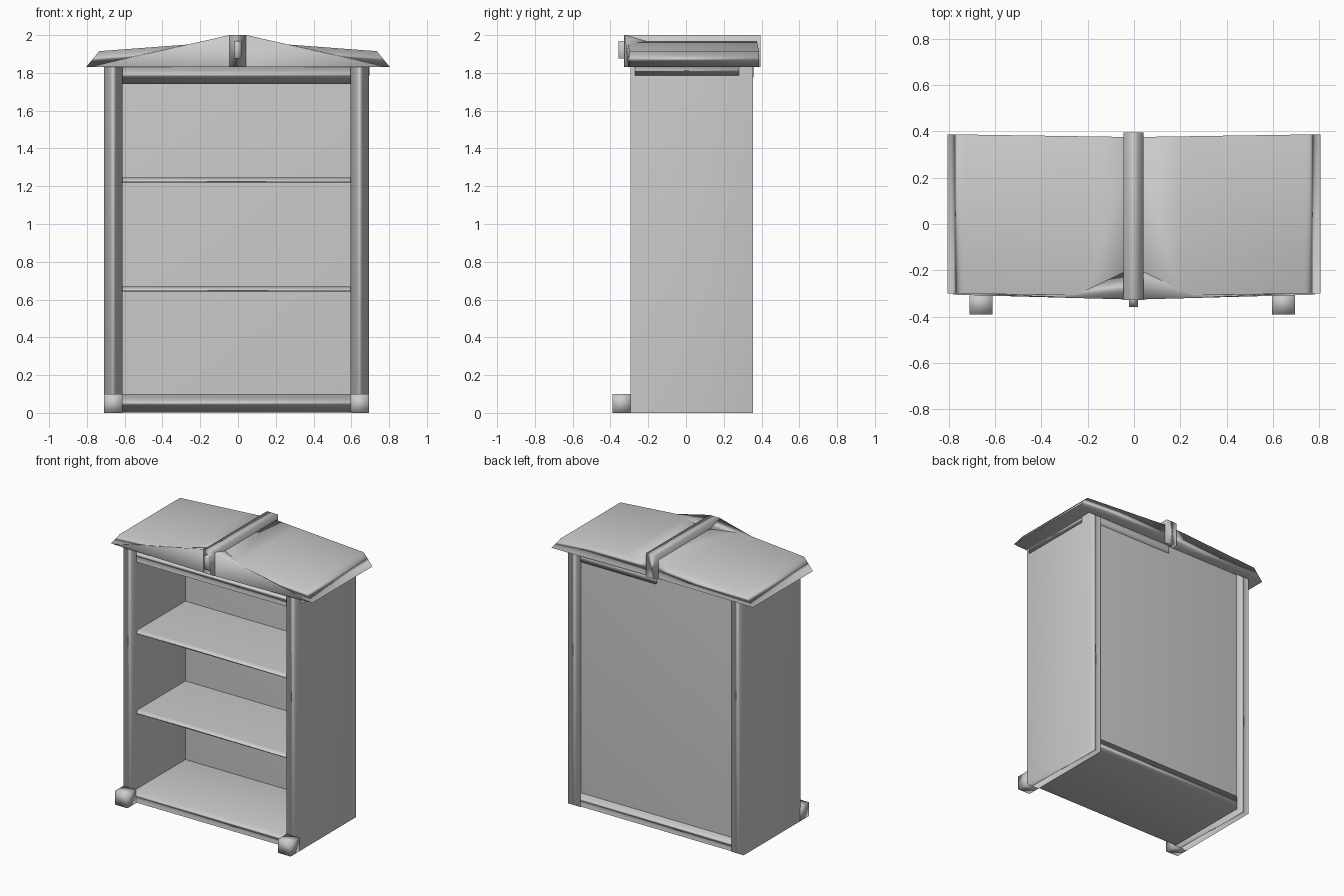
import bpy, bmesh
from mathutils import Vector

if "Cube" in bpy.data.objects:
    bpy.data.objects.remove(bpy.data.objects["Cube"])

CX = -0.008  # body sits slightly left of the roof centre


def finish(name, bm):
    bmesh.ops.recalc_face_normals(bm, faces=bm.faces[:])
    for f in bm.faces:
        f.smooth = True
    me = bpy.data.meshes.new(name)
    bm.to_mesh(me)
    bm.free()
    ob = bpy.data.objects.new(name, me)
    bpy.context.collection.objects.link(ob)
    # soft edges while the large faces stay flat
    mod = ob.modifiers.new("soft_edges", 'WEIGHTED_NORMAL')
    mod.mode = 'FACE_AREA'
    return ob


def box(name, x, y, z):
    bm = bmesh.new()
    bmesh.ops.create_cube(bm, size=1)
    for v in bm.verts:
        v.co = Vector([(r[0] + r[1]) / 2 + c * (r[1] - r[0]) for c, r in zip(v.co, (x, y, z))])
    return finish(name, bm)


def prism(name, start, end):
    # closed solid between two matching outlines
    bm = bmesh.new()
    a = [bm.verts.new(p) for p in start]
    b = [bm.verts.new(p) for p in end]
    bm.faces.new(a)
    bm.faces.new(b[::-1])
    n = len(a)
    for i in range(n):
        j = (i + 1) % n
        bm.faces.new((a[i], b[i], b[j], a[j]))
    return finish(name, bm)


# side panels and front feet
for side, s in (("left", -1), ("right", 1)):
    xs = sorted((CX + s * 0.603, CX + s * 0.702))
    box(side + "_side_panel", xs, (-0.295, 0.355), (0, 1.835))
    box(side + "_front_foot", xs, (-0.39, -0.29), (0, 0.1))

# boards and back
inner = (CX - 0.603, CX + 0.603)
box("bottom_board", inner, (-0.29, 0.354), (0.003, 0.1))
box("top_board", inner, (-0.285, 0.3), (1.74, 1.84))
box("back_top_rail", (-0.01, inner[1]), (0.29, 0.358), (1.775, 1.835))
box("back_panel", inner, (0.272, 0.348), (0.05, 1.84))
box("roof_packing_strip", (0, 0.697), (-0.27, 0.28), (1.785, 1.84))

# shelves with chamfered front edges
for name, z in (("lower_shelf", 0.643), ("upper_shelf", 1.22)):
    prof = [(-0.285, 0), (0.28, 0), (0.28, 0.025), (-0.265, 0.025), (-0.285, 0.01)]
    prism(name, [(inner[0], y, z + h) for y, h in prof], [(inner[1], y, z + h) for y, h in prof])

# roof wings
wing = [(0, 1.83), (0.805, 1.83), (0.735, 1.915), (0.2, 1.955), (0, 1.97)]
for name, s in (("left_roof_wing", -1), ("right_roof_wing", 1)):
    prism(name,
          [(s * x, -0.31 + 0.01 * x / 0.8, z) for x, z in wing],
          [(s * x, 0.375 + 0.012 * x / 0.8, z) for x, z in wing])

# front gable, blending back into the roof
bm = bmesh.new()
for s in (-1, 1):
    for p in ((0.78, -0.305, 1.83), (0.78, -0.295, 1.835), (0.045, -0.325, 1.83),
              (0.045, -0.325, 2.0), (0.045, -0.21, 1.967), (0.21, -0.3, 1.957)):
        bm.verts.new((s * p[0], p[1], p[2]))
bmesh.ops.convex_hull(bm, input=bm.verts[:])
bmesh.ops.delete(bm, geom=[v for v in bm.verts if not v.link_faces], context='VERTS')
finish("front_gable", bm)

# ridge beam and small keystone
box("ridge_beam", (-0.045, 0.042), (-0.328, 0.395), (1.83, 2.0))
box("keystone", (-0.022, 0.018), (-0.358, -0.3), (1.875, 1.97))
